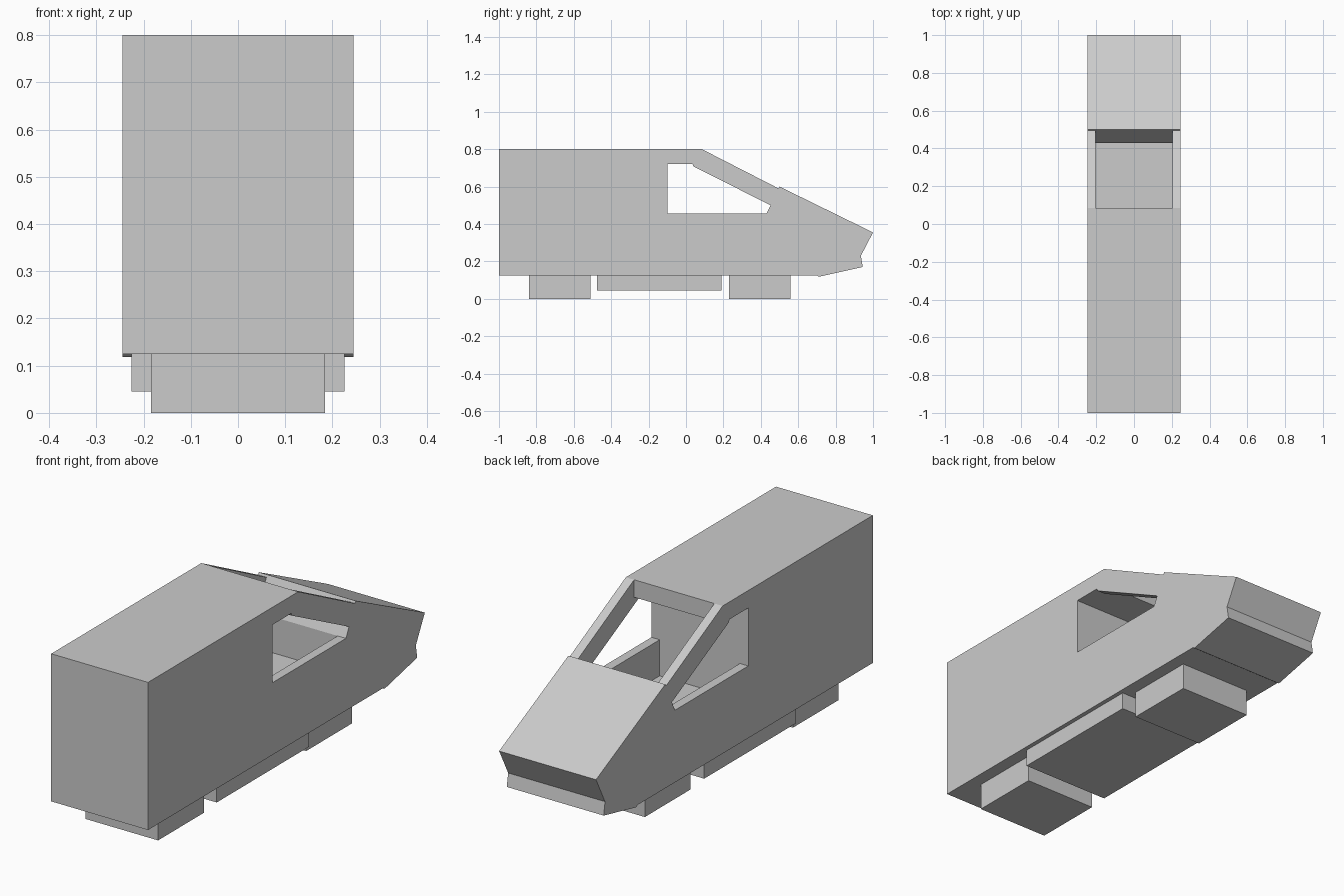
import bpy
import bmesh

cube = bpy.data.objects.get("Cube")
if cube:
    bpy.data.objects.remove(cube, do_unlink=True)

grey = bpy.data.materials.new("plain grey")
grey.use_nodes = True
grey.diffuse_color = (0.6, 0.6, 0.6, 1)
grey.node_tree.nodes["Principled BSDF"].inputs["Base Color"].default_value = (0.6, 0.6, 0.6, 1)


def prism(name, profile, half_width):
    """Extrude a side profile of (y, z) points across x."""
    bm = bmesh.new()
    face = bm.faces.new([bm.verts.new((-half_width, y, z)) for y, z in profile])
    out = bmesh.ops.extrude_face_region(bm, geom=[face])
    moved = [v for v in out["geom"] if isinstance(v, bmesh.types.BMVert)]
    bmesh.ops.translate(bm, verts=moved, vec=(2 * half_width, 0, 0))
    bmesh.ops.recalc_face_normals(bm, faces=bm.faces)
    mesh = bpy.data.meshes.new(name)
    bm.to_mesh(mesh)
    bm.free()
    mesh.materials.append(grey)
    obj = bpy.data.objects.new(name, mesh)
    bpy.context.collection.objects.link(obj)
    return obj


def block(name, y0, y1, z0, z1, half_width):
    return prism(name, [(y0, z0), (y1, z0), (y1, z1), (y0, z1)], half_width)


def cut(target, cutter):
    """Subtract the cutter for good and remove it."""
    cutter.hide_render = True
    mod = target.modifiers.new("cut", "BOOLEAN")
    mod.operation = "DIFFERENCE"
    mod.solver = "EXACT"
    mod.object = cutter
    bpy.context.view_layer.objects.active = target
    bpy.ops.object.modifier_apply(modifier=mod.name)
    bpy.data.objects.remove(cutter, do_unlink=True)


# Body shell with wedge nose
body = prism("body", [
    (-1, 0.125), (-1, 0.8), (0.085, 0.8), (0.495, 0.59), (0.5, 0.6),
    (1, 0.355), (0.935, 0.23), (0.945, 0.17), (0.71, 0.118), (0.7, 0.125),
], 0.245)

# Cabin hollow, open through the windscreen
cut(body, prism("cabin_cutter", [
    (-0.1, 0.29), (0.43, 0.29), (0.43, 0.455), (0.5, 0.6), (0.597, 0.8),
    (0.597, 0.9), (0.085, 0.9), (0.085, 0.72), (-0.1, 0.72),
], 0.203))

# Side windows
cut(body, prism("window_cutter", [
    (-0.1, 0.455), (0.43, 0.455), (0.452, 0.5), (0.04, 0.708),
    (0.035, 0.72), (-0.1, 0.72),
], 0.4))

# Underframe boxes
block("rear_bogie", -0.84, -0.51, 0, 0.125, 0.184)
block("front_bogie", 0.23, 0.56, 0, 0.125, 0.184)
block("underfloor_box", -0.475, 0.19, 0.045, 0.125, 0.225)
